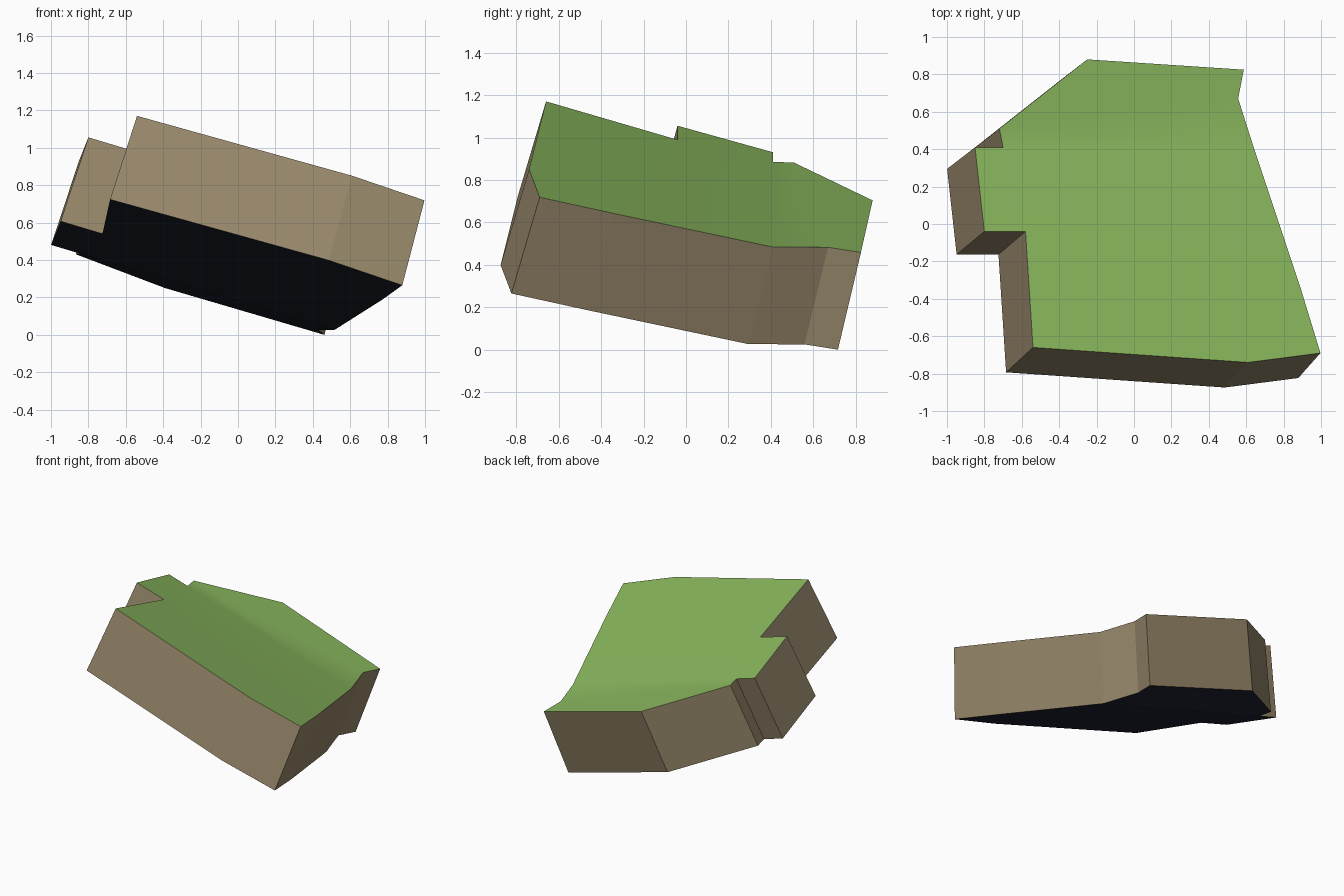
import bpy, bmesh, math
from mathutils import Vector

if "Cube" in bpy.data.objects:
    bpy.data.objects.remove(bpy.data.objects["Cube"])


def material(name, rgb):
    m = bpy.data.materials.new(name)
    m.diffuse_color = (*rgb, 1)
    m.use_nodes = True
    m.node_tree.nodes["Principled BSDF"].inputs["Base Color"].default_value = m.diffuse_color
    return m


# Outline of the tilted slab, seen from above (counter-clockwise)
OUTLINE = [(-0.54, -0.66), (0.61, -0.74), (0.997, -0.69), (0.89, -0.34),
           (0.64, 0.41), (0.557, 0.67), (0.587, 0.825), (-0.25, 0.88),
           (-0.72, 0.51), (-0.70, 0.41), (-0.85, 0.41), (-0.80, -0.04),
           (-0.58, -0.04)]
FOLD = 0.41
# Front field, bend strip and back field
PATCHES = [(0, 1, 2, 3, 4, 9, 10, 11, 12), (4, 5, 8, 9), (5, 6, 7, 8)]


def top_point(x, y):
    # Main slope, easing off behind the fold line
    z = 0.818 - 0.30 * x - 0.311 * y + 0.211 * max(0, y - FOLD)
    return Vector((x, y, z))


def bottom_point(p):
    # Underside: sheared and slightly larger copy of the top
    return p * 1.0165 + Vector((-0.135, -0.122, -0.466))


bm = bmesh.new()
top = [bm.verts.new(top_point(x, y)) for x, y in OUTLINE]
bottom = [bm.verts.new(bottom_point(v.co)) for v in top]

# Grass top and dark underside
for patch in PATCHES:
    f = bm.faces.new([top[i] for i in patch])
    f.material_index = 0
    f.smooth = True
    f = bm.faces.new([bottom[i] for i in reversed(patch)])
    f.material_index = 2

# Earth walls
n = len(top)
for i in range(n):
    j = (i + 1) % n
    f = bm.faces.new((top[j], top[i], bottom[i], bottom[j]))
    f.material_index = 1

# Rest on the ground
low = min(v.co.z for v in bm.verts)
bmesh.ops.translate(bm, verts=bm.verts, vec=(0, 0, -low))

# Keep every edge crisp except the gentle fold
for e in bm.edges:
    e.smooth = e.calc_face_angle(0) < math.radians(20)

mesh = bpy.data.meshes.new("terrain_slab")
bm.to_mesh(mesh)
bm.free()
for m in (material("grass green", (0.25, 0.47, 0.11)),
          material("earth brown", (0.31, 0.245, 0.145)),
          material("dark navy", (0.012, 0.016, 0.03))):
    mesh.materials.append(m)
slab = bpy.data.objects.new("terrain_slab", mesh)
bpy.context.collection.objects.link(slab)

# Shade the large field flat and blend only the bend strip
wn = slab.modifiers.new("weighted_normals", 'WEIGHTED_NORMAL')
wn.keep_sharp = True
